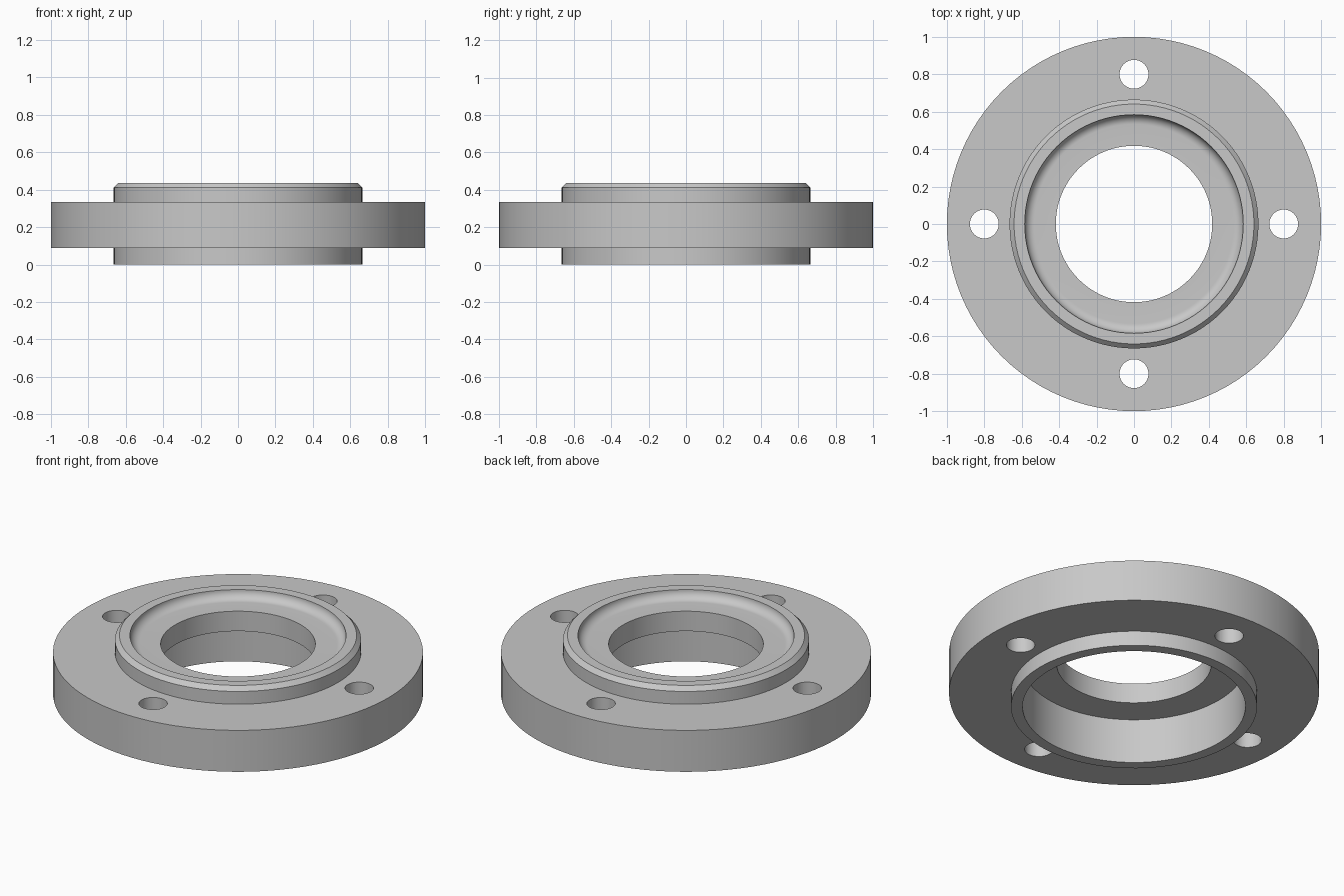
import bpy
import bmesh
import math

SEGMENTS = 96

cube = bpy.data.objects.get("Cube")
if cube:
    bpy.data.objects.remove(cube, do_unlink=True)

# Plain grey metal
grey = bpy.data.materials.new("grey_metal")
grey.use_nodes = True
colour = (0.58, 0.58, 0.58, 1)
grey.diffuse_color = colour
grey.node_tree.nodes["Principled BSDF"].inputs["Base Color"].default_value = colour


def revolve(name, profile):
    """Turn a closed (radius, height) outline about the z axis."""
    bm = bmesh.new()
    verts = [bm.verts.new((r, 0, z)) for r, z in profile]
    edges = [bm.edges.new((v, verts[i - 1])) for i, v in enumerate(verts)]
    bmesh.ops.spin(bm, geom=verts + edges, axis=(0, 0, 1), cent=(0, 0, 0),
                   angle=math.tau, steps=SEGMENTS, use_merge=True)
    bmesh.ops.remove_doubles(bm, verts=bm.verts, dist=0.0001)
    bmesh.ops.recalc_face_normals(bm, faces=bm.faces)
    mesh = bpy.data.meshes.new(name)
    bm.to_mesh(mesh)
    bm.free()
    mesh.materials.append(grey)
    obj = bpy.data.objects.new(name, mesh)
    bpy.context.collection.objects.link(obj)
    return obj


def make_bolt_cutter(count, radius, distance):
    """One mesh holding every bolt hole cylinder."""
    bm = bmesh.new()
    for i in range(count):
        made = bmesh.ops.create_cone(bm, cap_ends=True, segments=48,
                                     radius1=radius, radius2=radius, depth=1)
        a = math.tau * i / count
        bmesh.ops.translate(bm, verts=made["verts"],
                            vec=(distance * math.cos(a), distance * math.sin(a), 0.2))
    mesh = bpy.data.meshes.new("bolt_hole_cutter")
    bm.to_mesh(mesh)
    bm.free()
    mesh.materials.append(grey)
    obj = bpy.data.objects.new("bolt_hole_cutter", mesh)
    bpy.context.collection.objects.link(obj)
    obj.hide_render = True
    return obj


# Rounded seat inside the raised top rim
rim, top, seat = 0.584, 0.436, 0.385
drop = top - seat
fillet = [(rim - drop + drop * math.cos(a), top - drop * math.sin(a))
          for a in (math.pi / 2 * i / 10 for i in range(11))]

# Section: lower collar, flange, chamfered upper collar, seat, bore, counterbore
bore, recess, collar = 0.418, 0.602, 0.665
section = [(recess, 0), (collar, 0), (collar, 0.088), (1, 0.088), (1, 0.335),
           (collar, 0.335), (collar, top - 0.025), (collar - 0.024, top)]
section += fillet + [(bore, seat), (bore, 0.266), (recess, 0.266)]
flange = revolve("flange_body", section)

# Four through bolt holes
cutter = make_bolt_cutter(4, 0.077, 0.8)
cut = flange.modifiers.new("bolt_holes", "BOOLEAN")
cut.operation = "DIFFERENCE"
cut.solver = "EXACT"
cut.object = cutter

bpy.ops.object.select_all(action="DESELECT")
flange.select_set(True)
bpy.context.view_layer.objects.active = flange
bpy.ops.object.modifier_apply(modifier=cut.name)
bpy.data.objects.remove(cutter, do_unlink=True)
bpy.ops.object.shade_smooth_by_angle(angle=math.radians(30))
